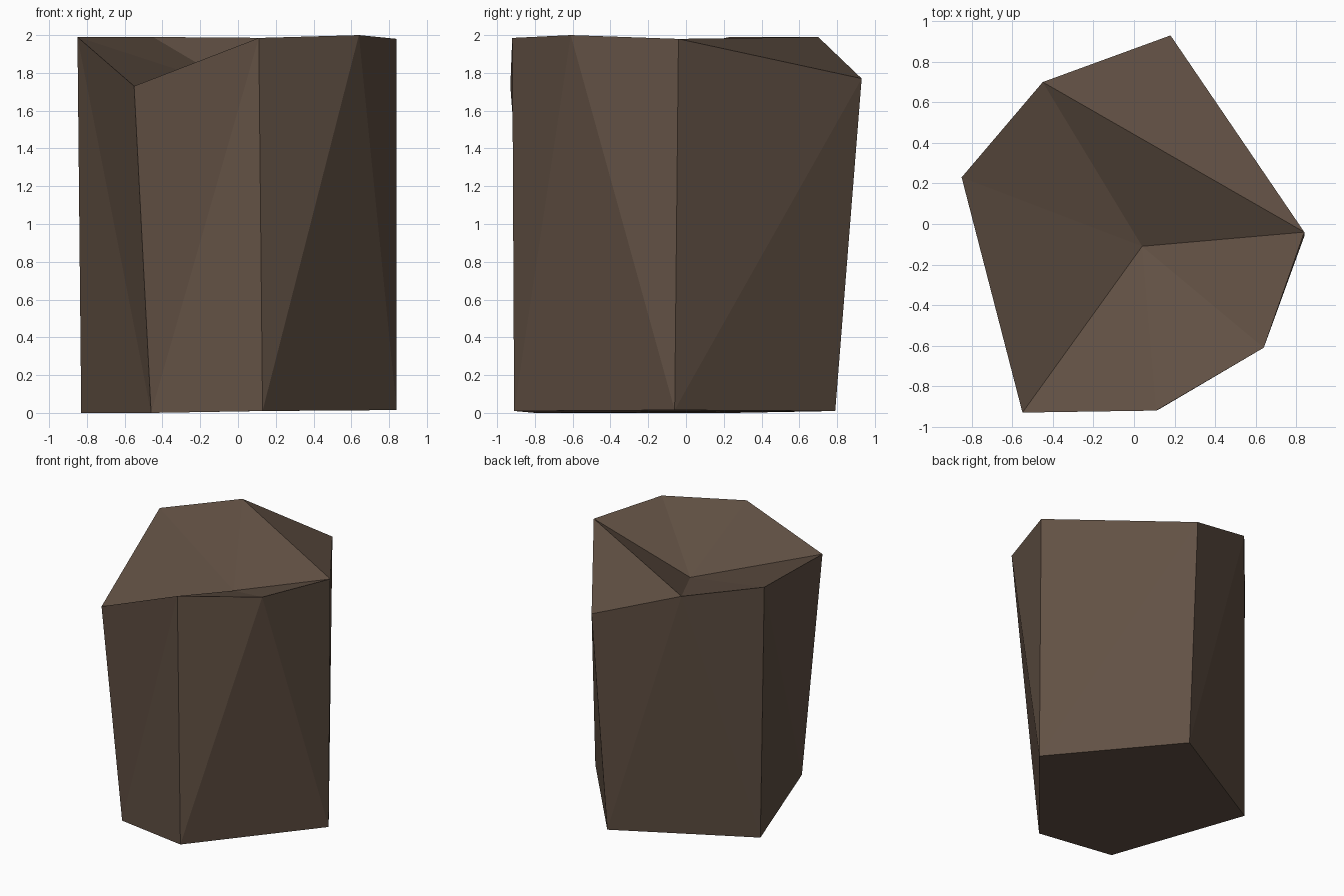
import bpy
import bmesh

cube = bpy.data.objects.get("Cube")
if cube:
    bpy.data.objects.remove(cube, do_unlink=True)

# One flat stone colour
stone = bpy.data.materials.new("brown_stone")
stone.use_nodes = True
colour = (0.122, 0.082, 0.058, 1.0)
stone.diffuse_color = colour
bsdf = stone.node_tree.nodes["Principled BSDF"]
bsdf.inputs["Base Color"].default_value = colour
bsdf.inputs["Roughness"].default_value = 0.9

# Corners: a five-sided foot, a seven-sided chipped rim and a sunken dip
corners = {
    "foot_west": (-0.83, 0.25, 0.0),
    "foot_southwest": (-0.46, -0.80, 0.0),
    "foot_south": (0.13, -0.91, 0.01),
    "foot_east": (0.84, -0.06, 0.015),
    "foot_north": (0.14, 0.79, 0.01),
    "west": (-0.85, 0.23, 1.99),
    "southwest": (-0.55, -0.93, 1.73),
    "south": (0.11, -0.92, 1.985),
    "southeast": (0.64, -0.61, 2.0),
    "east": (0.84, -0.04, 1.98),
    "north": (0.18, 0.93, 1.77),
    "northwest": (-0.45, 0.70, 1.99),
    "dip": (0.04, -0.11, 1.70),
}

bm = bmesh.new()
v = {name: bm.verts.new(co) for name, co in corners.items()}


def facet(*names):
    bm.faces.new([v[n] for n in names])


# Underside
facet("foot_west", "foot_north", "foot_east", "foot_south", "foot_southwest")

# Chipped top: facets fan around the dip, plus a sloping chip at the back
rim = ["northwest", "west", "southwest", "south", "southeast", "east"]
for a, b in zip(rim, rim[1:] + rim[:1]):
    facet(a, b, "dip")
facet("northwest", "east", "north")

# Walls: each rim edge joins a foot corner, each foot edge joins a rim corner
for a, b, foot in [
    ("west", "southwest", "foot_southwest"),
    ("southwest", "south", "foot_southwest"),
    ("south", "southeast", "foot_south"),
    ("southeast", "east", "foot_east"),
    ("east", "north", "foot_east"),
    ("north", "northwest", "foot_north"),
    ("northwest", "west", "foot_west"),
]:
    facet(b, a, foot)
for a, b, top in [
    ("foot_west", "foot_southwest", "west"),
    ("foot_southwest", "foot_south", "south"),
    ("foot_south", "foot_east", "southeast"),
    ("foot_east", "foot_north", "north"),
    ("foot_north", "foot_west", "northwest"),
]:
    facet(a, b, top)

bmesh.ops.recalc_face_normals(bm, faces=bm.faces)

# Faceted rock object
mesh = bpy.data.meshes.new("rock_block")
bm.to_mesh(mesh)
bm.free()
mesh.materials.append(stone)
rock = bpy.data.objects.new("rock_block", mesh)
bpy.context.collection.objects.link(rock)
